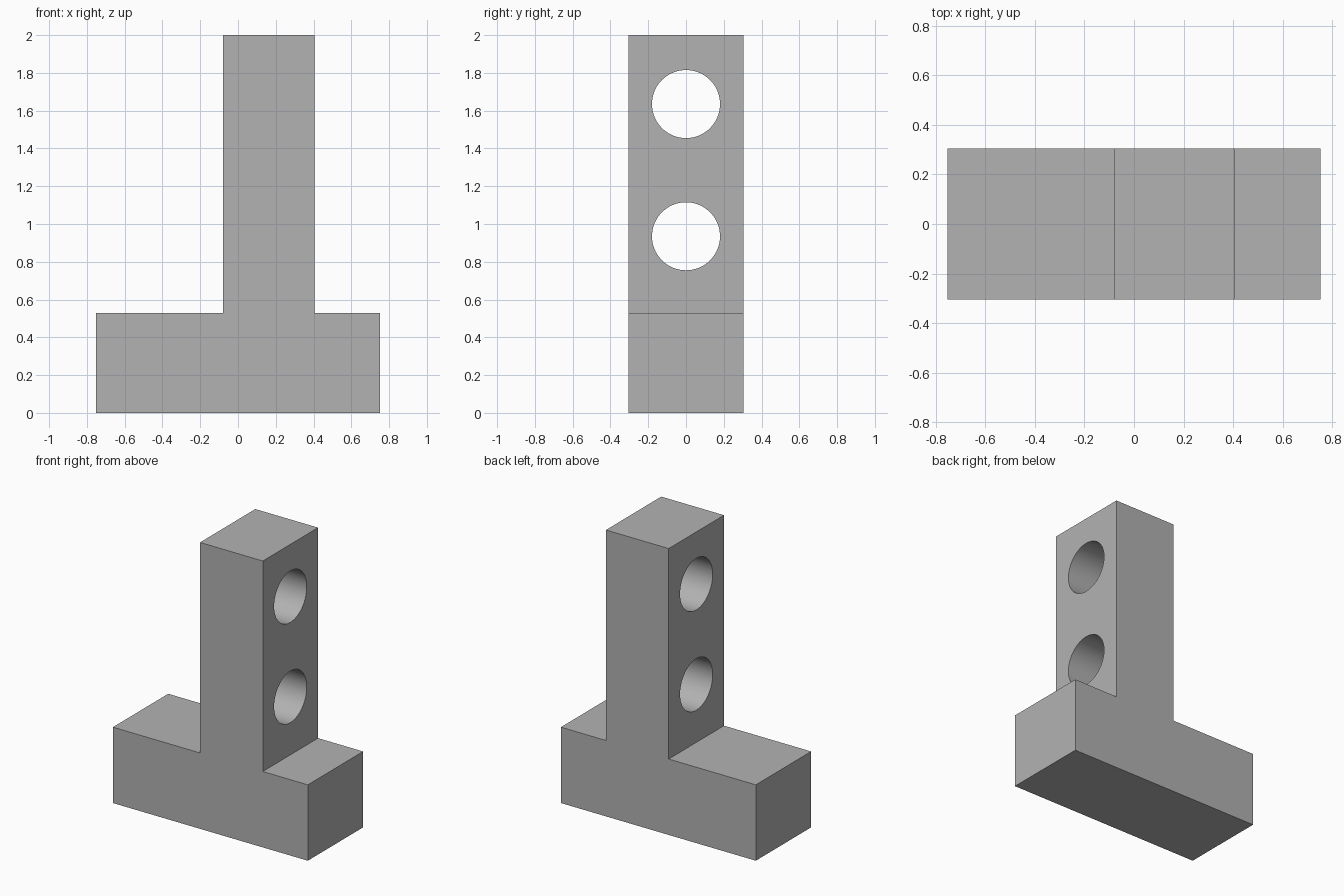
import bpy
import bmesh
import math

cube = bpy.data.objects.get("Cube")
if cube:
    bpy.data.objects.remove(cube, do_unlink=True)

HALF_LENGTH, HALF_DEPTH = 0.753, 0.305
BASE_TOP, HEIGHT = 0.53, 2.0
POST_MIN, POST_MAX = -0.08, 0.405
HOLE_RADIUS = 0.18
HOLE_HEIGHTS = (0.935, 1.635)

grey = bpy.data.materials.new("plain grey")
grey.use_nodes = True
colour = (0.448, 0.448, 0.448, 1)
grey.diffuse_color = colour
grey.node_tree.nodes["Principled BSDF"].inputs["Base Color"].default_value = colour

# Bracket: inverted T outline pushed through the depth
outline = [
    (-HALF_LENGTH, 0), (HALF_LENGTH, 0),
    (HALF_LENGTH, BASE_TOP), (POST_MAX, BASE_TOP),
    (POST_MAX, HEIGHT), (POST_MIN, HEIGHT),
    (POST_MIN, BASE_TOP), (-HALF_LENGTH, BASE_TOP),
]
bm = bmesh.new()
face = bm.faces.new([bm.verts.new((x, -HALF_DEPTH, z)) for x, z in outline])
pushed = bmesh.ops.extrude_face_region(bm, geom=[face])["geom"]
bmesh.ops.translate(bm, vec=(0, 2 * HALF_DEPTH, 0),
                    verts=[g for g in pushed if isinstance(g, bmesh.types.BMVert)])
bmesh.ops.recalc_face_normals(bm, faces=bm.faces)
mesh = bpy.data.meshes.new("bracket")
bm.to_mesh(mesh)
bm.free()
mesh.materials.append(grey)
bracket = bpy.data.objects.new("bracket", mesh)
bpy.context.collection.objects.link(bracket)
bpy.context.view_layer.objects.active = bracket

# Two round holes through the post
for z in HOLE_HEIGHTS:
    bpy.ops.mesh.primitive_cylinder_add(
        vertices=96, radius=HOLE_RADIUS, depth=1,
        location=((POST_MIN + POST_MAX) / 2, 0, z), rotation=(0, math.pi / 2, 0))
    cutter = bpy.context.object
    cutter.name = "hole_cutter"
    cutter.data.materials.append(grey)
    bpy.context.view_layer.objects.active = bracket
    cut = bracket.modifiers.new("hole", "BOOLEAN")
    cut.operation = "DIFFERENCE"
    cut.solver = "EXACT"
    cut.object = cutter
    bpy.ops.object.modifier_apply(modifier=cut.name)
    bpy.data.objects.remove(cutter, do_unlink=True)

# Smooth hole walls with crisp outer edges
bpy.ops.object.select_all(action="DESELECT")
bracket.select_set(True)
bpy.ops.object.shade_smooth_by_angle(angle=math.radians(30))
